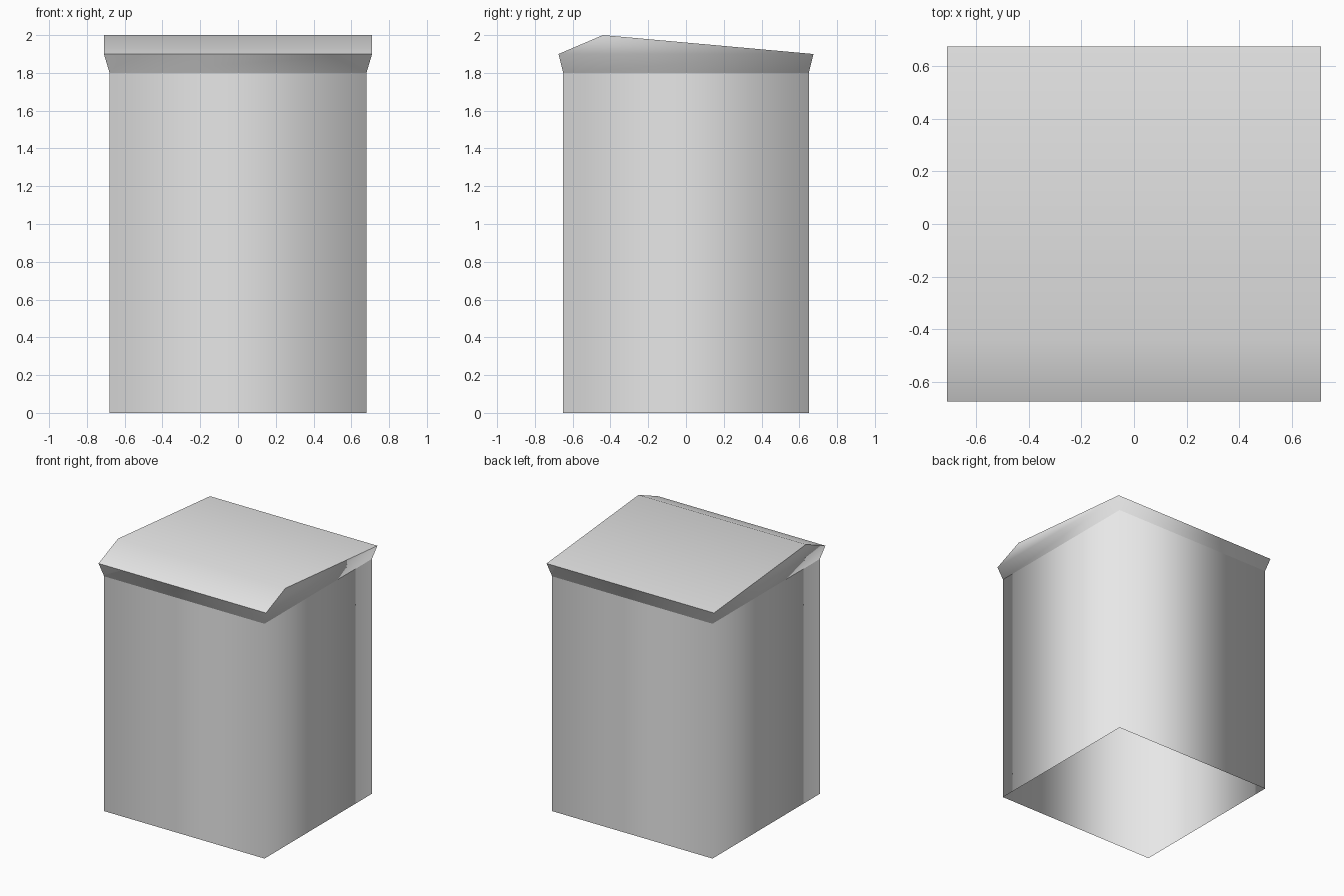
import bpy

cube = bpy.data.objects.get("Cube")
if cube:
    bpy.data.objects.remove(cube, do_unlink=True)

# Single plain grey
grey = bpy.data.materials.new("light_grey")
grey.use_nodes = True
colour = (0.8, 0.8, 0.8, 1)
grey.diffuse_color = colour
grey.node_tree.nodes["Principled BSDF"].inputs["Base Color"].default_value = colour


def ring(half_x, half_y, z):
    """Rectangle of corners, anticlockwise from the front right."""
    return [(sx * half_x, sy * half_y, z)
            for sx, sy in ((-1, -1), (1, -1), (1, 1), (-1, 1))]


def add_part(name, verts, faces):
    """Smooth shaded sheet; separate parts keep the seams between them crisp."""
    mesh = bpy.data.meshes.new(name)
    mesh.from_pydata(verts, [], faces)
    mesh.materials.append(grey)
    mesh.shade_smooth()
    obj = bpy.data.objects.new(name, mesh)
    bpy.context.collection.objects.link(obj)
    return obj


BODY_X, BODY_Y, BODY_TOP = 0.68, 0.65, 1.8
ROOF_X, ROOF_Y, EAVES = 0.71, 0.675, 1.9
RIDGE_Y, RIDGE_Z = -0.44, 2.0

band = [(i, (i + 1) % 4, (i + 1) % 4 + 4, i + 4) for i in range(4)]
body_top = ring(BODY_X, BODY_Y, BODY_TOP)
eaves = ring(ROOF_X, ROOF_Y, EAVES)
ridge = [(-ROOF_X, RIDGE_Y, RIDGE_Z), (ROOF_X, RIDGE_Y, RIDGE_Z)]

# Four walls, open underneath
add_part("walls", ring(BODY_X, BODY_Y, 0) + body_top, band)

# Flared rim with a gable at each side
add_part("rim_and_gables", body_top + eaves + ridge,
         band + [(5, 6, 9), (7, 4, 8)])

# Short front slope and long back slope, meeting at a soft ridge
add_part("roof", eaves + ridge, [(0, 1, 5, 4), (4, 5, 2, 3)])
